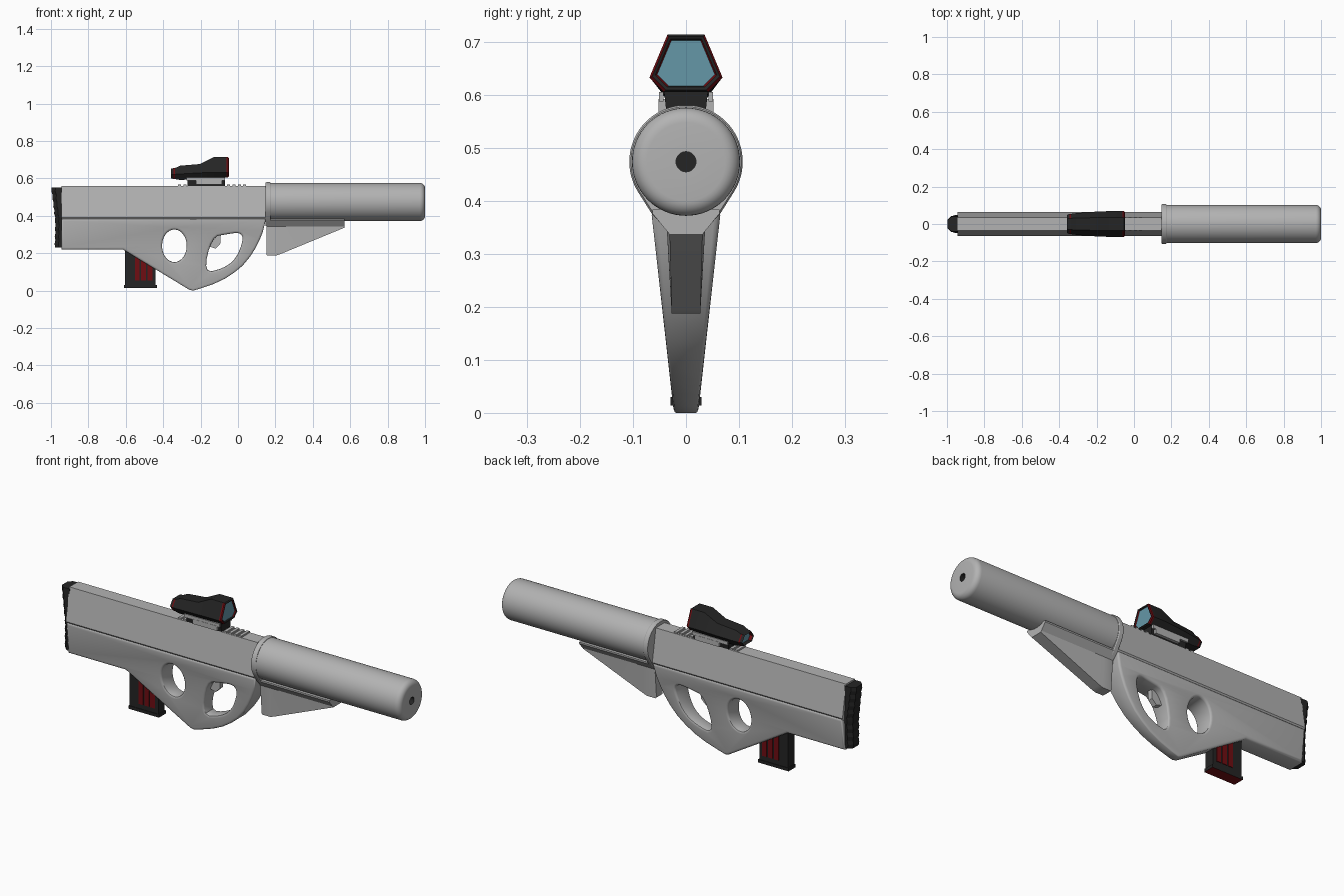
import bpy, bmesh, math
from mathutils import Vector

if "Cube" in bpy.data.objects:
    bpy.data.objects.remove(bpy.data.objects["Cube"])


def mat(name, r, g, b):
    m = bpy.data.materials.new(name)
    m.diffuse_color = (r, g, b, 1)
    m.use_nodes = True
    m.node_tree.nodes["Principled BSDF"].inputs["Base Color"].default_value = m.diffuse_color
    return m


GRAY = mat("light_gray", 0.45, 0.45, 0.45)
BLACK = mat("near_black", 0.018, 0.018, 0.018)
RED = mat("dark_red", 0.16, 0.004, 0.006)
GLASS = mat("teal_glass", 0.13, 0.31, 0.39)


def finish(name, bm, mats, rule=None, angle=30):
    bmesh.ops.recalc_face_normals(bm, faces=bm.faces)
    bm.normal_update()
    if rule:
        for f in bm.faces:
            f.material_index = rule(f.calc_center_median(), f.normal)
    me = bpy.data.meshes.new(name)
    bm.to_mesh(me)
    bm.free()
    ob = bpy.data.objects.new(name, me)
    bpy.context.collection.objects.link(ob)
    for m in mats:
        me.materials.append(m)
    bpy.ops.object.select_all(action='DESELECT')
    ob.select_set(True)
    bpy.context.view_layer.objects.active = ob
    bpy.ops.object.shade_smooth_by_angle(angle=math.radians(angle))
    return ob


def loft(name, rings, mats, rule=None, angle=30):
    """Skin a list of equal-length point rings and cap both ends."""
    bm = bmesh.new()
    vs = [[bm.verts.new(p) for p in r] for r in rings]
    n = len(rings[0])
    for a, b in zip(vs, vs[1:]):
        for i in range(n):
            j = (i + 1) % n
            bm.faces.new((a[i], a[j], b[j], b[i]))
    bm.faces.new(vs[0])
    bm.faces.new(vs[-1])
    return finish(name, bm, mats, rule, angle)


def mirror(half):
    """Right half of a section (y, z) -> closed symmetric section."""
    return half + [(-y, z) for y, z in reversed(half)]


def at_x(x, sec):
    return [(x, y, z) for y, z in sec]


def box(name, x0, x1, y0, y1, z0, z1, mats, rule=None):
    sec = [(y0, z0), (y1, z0), (y1, z1), (y0, z1)]
    return loft(name, [at_x(x0, sec), at_x(x1, sec)], mats, rule)


def inset(pts, d):
    """Move a polygon's edges inward by d (outward if negative)."""
    p = [Vector(q) for q in pts]
    n = len(p)
    s = 1 if sum(p[i - 1].x * p[i].y - p[i].x * p[i - 1].y for i in range(n)) > 0 else -1
    out = []
    for i in range(n):
        a, b = (p[i] - p[i - 1]).normalized(), (p[(i + 1) % n] - p[i]).normalized()
        na, nb = Vector((-a.y, a.x)) * s, Vector((-b.y, b.x)) * s
        out.append(p[i] + (na + nb) * d / (1 + na.dot(nb)))
    return out


def round_off(pts, times):
    for _ in range(times):
        q = []
        for i, b in enumerate(pts):
            a, c = Vector(pts[i - 1]), Vector(pts[(i + 1) % len(pts)])
            b = Vector(b)
            q += [b.lerp(a, 0.25), b.lerp(c, 0.25)]
        pts = q
    return pts


# Lower receiver: filled outline with thumb hole and trigger hole, tapered downward
outline = [(-.945, .385), (-.945, .22), (-.615, .22), (-.262, .006), (-.24, 0), (-.2, .012),
           (-.13, .036), (-.07, .064), (-.02, .097), (.025, .134), (.065, .182), (.095, .23),
           (.117, .275), (.133, .315), (.15, .385)]
thumb = [(-.34 + .066 * math.cos(a), .24 + .087 * math.sin(a))
         for a in (i * math.tau / 32 for i in range(32))]
guard = round_off([(-.185, .095), (-.14, .287), (-.06, .302), (.012, .312), (.03, .275),
                   (-.01, .17), (-.08, .118)], 2)
BEV, HALF = .012, .066
cu = bpy.data.curves.new("lower_outline", 'CURVE')
cu.dimensions, cu.fill_mode = '2D', 'BOTH'
cu.extrude, cu.bevel_depth, cu.bevel_resolution = HALF - BEV, BEV, 2
for pts in (inset(outline, BEV), inset(thumb, -BEV), inset(guard, -BEV)):
    sp = cu.splines.new('POLY')
    sp.points.add(len(pts) - 1)
    for v, q in zip(sp.points, pts):
        v.co = (q[0], q[1], 0, 1)
    sp.use_cyclic_u = True
helper = bpy.data.objects.new("lower_outline", cu)
bpy.context.collection.objects.link(helper)
tmp = bpy.data.meshes.new_from_object(helper.evaluated_get(bpy.context.evaluated_depsgraph_get()))
bm = bmesh.new()
bm.from_mesh(tmp)
bpy.data.objects.remove(helper)
bpy.data.meshes.remove(tmp)
bmesh.ops.remove_doubles(bm, verts=bm.verts, dist=1e-5)
for v in bm.verts:
    x, z, y = v.co
    v.co = (x, -y * (.023 + (HALF - .023) * z / .385) / HALF, z)
finish("lower_receiver", bm, [GRAY], angle=35)

# Upper receiver with a seam groove at its foot
upper = mirror([(.054, .376), (.065, .391), (.036, .56)])
loft("upper_receiver", [at_x(-.945, upper), at_x(.155, upper)], [GRAY])

# Trigger
trig = [(-.15, .325), (-.09, .325), (-.095, .25), (-.12, .225), (-.152, .235), (-.138, .27)]
loft("trigger", [[(x, y, z) for x, z in trig] for y in (-.013, .013)], [GRAY])

# Ribbed butt pad
pad = []
for i in range(17):
    t = i / 16
    z = .23 + .322 * t
    back = -.972 - .004 * (i % 2) - .024 * max(0, (t - .45) / .55) - .005 * (1 - t)
    w = .047 - .012 * abs(t - .5)
    front = -.94
    half = [(front, w), (back + .02, w), (back, w * .55)]
    pad.append([(x, y, z) for x, y in half + [(x, -y) for x, y in reversed(half)]])
loft("butt_pad", pad, [BLACK], angle=15)

# Magazine, base plate and red ribs
box("magazine", -.605, -.44, -.026, .026, .025, .25, [BLACK])
box("magazine_base", -.61, -.434, -.029, .029, .014, .03, [BLACK, RED],
    lambda c, n: 1 if n.z < -.5 else 0)
for side in (-1, 1):
    for i in range(3):
        x = -.552 + i * .034
        box(f"magazine_rib_{i}_{side}", x, x + .026, side * .024, side * .0295,
            .055, .215, [RED])

# Front collar: round on top, tapering to the foregrip
half = [(.034, .343), (.064, .375)] + [
    (.107 * math.cos(a), .474 + .107 * math.sin(a))
    for a in (math.radians(-32 + 122 * i / 24) for i in range(24))]
collar = mirror(half)
mid = [(y * .97, .474 + (z - .474) * .97) for y, z in collar]
loft("front_collar", [at_x(.148, mid), at_x(.153, collar), at_x(.17, collar), at_x(.175, mid)],
     [GRAY])

# Large suppressor with rounded end and bore
prof = [(.17, .102)] + [(.972 + .028 * math.sin(a), .074 + .028 * math.cos(a))
                        for a in (i * math.pi / 12 for i in range(7))] + [(1, .019), (.95, .019)]
loft("suppressor", [[(x, r * math.cos(a), .474 + r * math.sin(a))
                     for a in (i * math.tau / 64 for i in range(64))] for x, r in prof],
     [GRAY, BLACK],
     lambda c, n: 1 if math.hypot(c.y, c.z - .474) < .0192 and c.x > .9 else 0)

# Foregrip: wide cradle with a fin that runs out forward
rings = []
for x, zb, w in ((.153, .192, .024), (.158, .188, .027), (.205, .188, .027),
                 (.225, .195, .027), (.57, .337, .031)):
    rings.append(at_x(x, mirror([(w, zb), (.036, .343), (.063, .376), (.063, .384)])))
loft("foregrip", rings, [GRAY])

# Accessory rail teeth
for i in range(13):
    x = -.32 + i * .029
    box(f"rail_tooth_{i}", x, x + .016, -.034, .034, .55, .568, [GRAY])

# Sight mount: dark core with a gray clamp each side
core = mirror([(.036, .56), (.042, .61)])
loft("sight_mount", [at_x(-.27, core), at_x(-.07, core)], [BLACK])
for side in (-1, 1):
    box(f"mount_clamp_{side}", -.275, -.07, side * .042, side * .051, .588, .606, [GRAY])
    box(f"mount_jaw_{side}", -.225, -.085, side * .036, side * .052, .567, .592, [GRAY])


# Sight body, hexagonal along x, with red bands and recessed lenses
def hexa(x, bot, mid, top, wb, wm, wt, s=1):
    c = (bot + top) / 2
    return at_x(x, [(y * s, c + (z - c) * s)
                    for y, z in mirror([(wb, bot), (wm, mid), (wt, top)])])


rear = (.597, .622, .655, .036, .054, .03)
front = (.606, .633, .714, .042, .069, .035)
loft("sight", [
    hexa(-.338, *rear, .78), hexa(-.352, *rear, .82), hexa(-.357, *rear, .9),
    hexa(-.345, *rear), hexa(-.338, *rear),
    hexa(-.31, .592, .624, .668, .038, .058, .032),
    hexa(-.205, .597, .63, .677, .04, .066, .034),
    hexa(-.13, .602, .633, .714, .042, .069, .035),
    hexa(-.062, *front), hexa(-.054, *front), hexa(-.049, *front, .93),
    hexa(-.051, *front, .84), hexa(-.056, *front, .79)],
    [BLACK, RED, GLASS],
    lambda c, n: 2 if abs(n.x) > .99 and abs(c.y) < .001 and (c.x < -.33 or c.x > -.057)
    and .61 < c.z < .69 and abs(c.z - (.626 if c.x < -.3 else .655)) < .012
    else 1 if (-.062 < c.x < -.051 or -.346 < c.x < -.338) and abs(n.y) > .4 else 0, angle=20)
